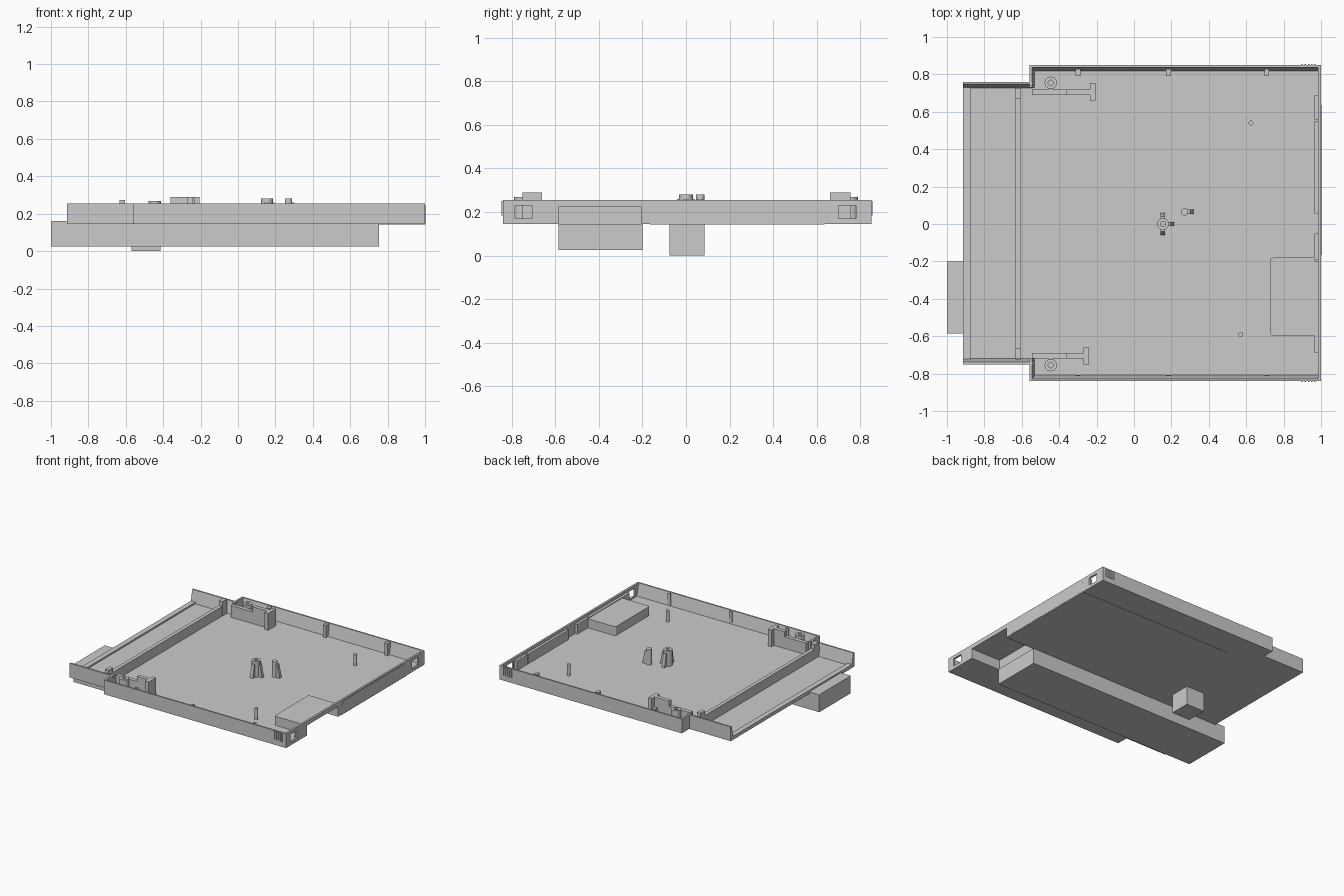
import bpy, bmesh, math
from mathutils import Vector

if "Cube" in bpy.data.objects:
    bpy.data.objects.remove(bpy.data.objects["Cube"])

grey = bpy.data.materials.new("plain grey")
grey.diffuse_color = (0.6, 0.6, 0.6, 1)
grey.use_nodes = True
grey.node_tree.nodes["Principled BSDF"].inputs["Base Color"].default_value = grey.diffuse_color


def finish(name, bm):
    bmesh.ops.recalc_face_normals(bm, faces=bm.faces)
    me = bpy.data.meshes.new(name)
    bm.to_mesh(me)
    bm.free()
    me.materials.append(grey)
    ob = bpy.data.objects.new(name, me)
    bpy.context.collection.objects.link(ob)
    return ob


def prism(name, pts, offset):
    """Extrude a closed polygon of 3D points along an offset."""
    bm = bmesh.new()
    face = bm.faces.new([bm.verts.new(p) for p in pts])
    ext = bmesh.ops.extrude_face_region(bm, geom=[face])
    bmesh.ops.translate(bm, verts=[g for g in ext["geom"] if isinstance(g, bmesh.types.BMVert)],
                        vec=Vector(offset))
    if not face.is_valid or len(bm.faces) < len(pts) + 2:
        bm.faces.new([v for v in bm.verts][:len(pts)])
    return finish(name, bm)


def box(name, x0, x1, y0, y1, z0, z1):
    return prism(name, [(x0, y0, z0), (x1, y0, z0), (x1, y1, z0), (x0, y1, z0)], (0, 0, z1 - z0))


def rounded(x0, x1, y0, y1, r, corners=(1, 1, 1, 1)):
    """Rectangle outline with chosen rounded corners."""
    out = []
    spots = [(x0 + r, y0 + r, 180), (x1 - r, y0 + r, 270), (x1 - r, y1 - r, 0), (x0 + r, y1 - r, 90)]
    sharp = [(x0, y0), (x1, y0), (x1, y1), (x0, y1)]
    for (cx, cy, a), s, on in zip(spots, sharp, corners):
        if on:
            for k in range(5):
                t = math.radians(a + 22.5 * k)
                out.append((cx + r * math.cos(t), cy + r * math.sin(t)))
        else:
            out.append(s)
    return out


def post(name, x, y, r, z0, z1, hole=0.0):
    """Round post, with a blind hole in its top when asked."""
    n, bm = 20, bmesh.new()

    def ring(rad, z):
        return [bm.verts.new((x + rad * math.cos(math.tau * k / n),
                              y + rad * math.sin(math.tau * k / n), z)) for k in range(n)]
    rings = [ring(r, z0), ring(r, z1)]
    if hole:
        rings += [ring(hole, z1), ring(hole, z1 - 0.06)]
    for a, b in zip(rings, rings[1:]):
        for k in range(n):
            bm.faces.new((a[k], a[(k + 1) % n], b[(k + 1) % n], b[k]))
    bm.faces.new(rings[0])
    bm.faces.new(rings[-1])
    ob = finish(name, bm)
    for p in ob.data.polygons:
        p.use_smooth = len(p.vertices) == 4 and abs(p.normal.z) < 0.5
    return ob


def cut(ob, *cutters):
    for c in cutters:
        m = ob.modifiers.new("cut", "BOOLEAN")
        m.operation, m.object, m.solver = "DIFFERENCE", c, "EXACT"


Z0, ZF, Z1 = 0.145, 0.16, 0.255

# Floor with a wide main area and a narrower side shelf
floor = prism("floor", [(-0.915, -0.75, Z0), (-0.56, -0.75, Z0), (-0.56, -0.84, Z0), (1, -0.84, Z0),
                        (1, 0.85, Z0), (-0.56, 0.85, Z0), (-0.56, 0.76, Z0), (-0.915, 0.76, Z0)],
              (0, 0, ZF - Z0))

# Drafted outer walls, thicker at the floor
for side, ym, ys in ((-1, -0.84, -0.75), (1, 0.85, 0.76)):
    tag = "front" if side < 0 else "back"
    for name, y, x0, x1 in (("main_wall", ym, -0.56, 1), ("shelf_wall", ys, -0.915, -0.54)):
        prism(f"{tag}_{name}", [(x0, y, Z0), (x0, y, Z1), (x0, y - side * 0.012, Z1),
                                (x0, y - side * 0.032, ZF), (x0, y - side * 0.032, Z0)], (x1 - x0, 0, 0))
    prism(f"{tag}_jog_wall", [(-0.56, ys - side * 0.03, Z0), (-0.56, ys - side * 0.03, Z1),
                              (-0.545, ys - side * 0.03, Z1), (-0.53, ys - side * 0.03, Z0)],
          (0, ym - ys + side * 0.03, 0))
    # Corner vent ribs
    for k in range(5):
        x = 0.895 + k * 0.017
        box(f"{tag}_vent_rib", x, x + 0.008, *sorted((ym - side * 0.002, ym + side * 0.006)), 0.185, 0.25)
    # Small square wall posts
    for x in (-0.3, 0.185, 0.71):
        yc = ym - side * 0.045
        box(f"{tag}_wall_post", x - 0.013, x + 0.013, *sorted((yc - 0.013, yc + side * 0.02 + 0.003)), ZF - 0.005, Z1)

# Hidden cutters: end windows and the pocket opening
windows = [box("window_cutter", 0.9, 1.1, a, b, 0.17, 0.23) for a, b in ((-0.785, -0.705), (0.7, 0.78))]
pocket_cut = box("pocket_cutter", 0.745, 1.1, -0.585, -0.205, 0.0, 0.222)
for c in windows + [pocket_cut]:
    c.hide_render = True
    c.hide_viewport = True
    c.display_type = "WIRE"
cut(floor, pocket_cut)

# End wall with inner stiffening strips
end_wall = box("end_wall", 0.985, 1, -0.84, 0.85, Z0, Z1)
cut(end_wall, pocket_cut, *windows)
for a, b in ((-0.69, -0.2), (-0.19, -0.05), (0.055, 0.55), (0.56, 0.69)):
    cut(box("end_strip", 0.965, 0.987, a, b, ZF - 0.005, 0.235), pocket_cut)

# Raised pocket over the opening
pocket = prism("pocket_cover", [(x, y, Z0 + 0.002) for x, y in
                                rounded(0.73, 0.967, -0.6, -0.18, 0.015, (1, 0, 0, 1))], (0, 0, 0.083))
cut(pocket, pocket_cut)

# Thin panels on the end wall and the underside
prism("end_panel", [(0.999, y, z) for y, z in rounded(-0.165, 0.635, 0.147, 0.245, 0.04, (0, 0, 1, 1))],
      (0.003, 0, 0))
prism("underside_panel", [(x, y, Z0 - 0.003) for x, y in
                          rounded(-0.33, 1.0, -0.165, 0.635, 0.03, (1, 0, 0, 1))], (0, 0, 0.004))

# Shelf lip and the divider with its end posts
box("shelf_lip", -0.915, -0.875, -0.75, 0.76, Z0, 0.172)
box("divider", -0.633, -0.605, -0.725, 0.73, ZF - 0.005, 0.235)
for a, b in ((-0.72, -0.665), (0.67, 0.725)):
    box("divider_post", -0.633, -0.603, a, b, ZF - 0.005, 0.272)

# Long beam and square foot below
box("beam", -1, 0.755, -0.585, -0.2, 0.025, Z0 + 0.001)
box("beam_end", -1, -0.914, -0.585, -0.2, Z0, 0.16)
box("foot", -0.57, -0.415, -0.075, 0.085, 0, Z0 + 0.001)

# Latch brackets with bosses near the corners
for side, xe, ye in ((-1, -0.24, -0.75), (1, -0.205, 0.755)):
    ya, yb = sorted((side * 0.69, side * 0.72))
    box("latch_low_wall", -0.545, -0.36, ya, yb, ZF - 0.005, 0.25)
    box("latch_high_wall", -0.36, xe - 0.02, ya, yb, ZF - 0.005, 0.29)
    box("latch_end", xe - 0.03, xe, *sorted((side * 0.66, ye)), ZF - 0.005, 0.29)
    box("latch_boss_web", -0.455, -0.435, *sorted((side * 0.715, side * 0.728)), ZF - 0.005, 0.25)
    post("latch_boss", -0.445, side * 0.755, 0.033, ZF - 0.005, 0.268, 0.014)

# Locating pins
post("pin", 0.625, 0.54, 0.013, ZF - 0.005, 0.245)
post("pin", 0.57, -0.59, 0.013, ZF - 0.005, 0.245)

# Central bosses with tapered ribs
post("central_boss", 0.155, 0, 0.032, ZF - 0.005, 0.28, 0.014)
post("side_boss", 0.27, 0.065, 0.02, ZF - 0.005, 0.28)


def rib(cx, cy, dx, dy, length):
    w = 0.012
    pts = [(0, ZF - 0.005), (length, ZF - 0.005), (length - 0.02, 0.26), (0, 0.26)]
    prism("boss_rib", [(cx + dx * d - dy * w, cy + dy * d - dx * w, z) for d, z in pts],
          (2 * w * dy, 2 * w * dx, 0))


for dx, dy in ((1, 0), (0, 1), (0, -1)):
    rib(0.155, 0, dx, dy, 0.06)
rib(0.27, 0.065, 1, 0, 0.05)
